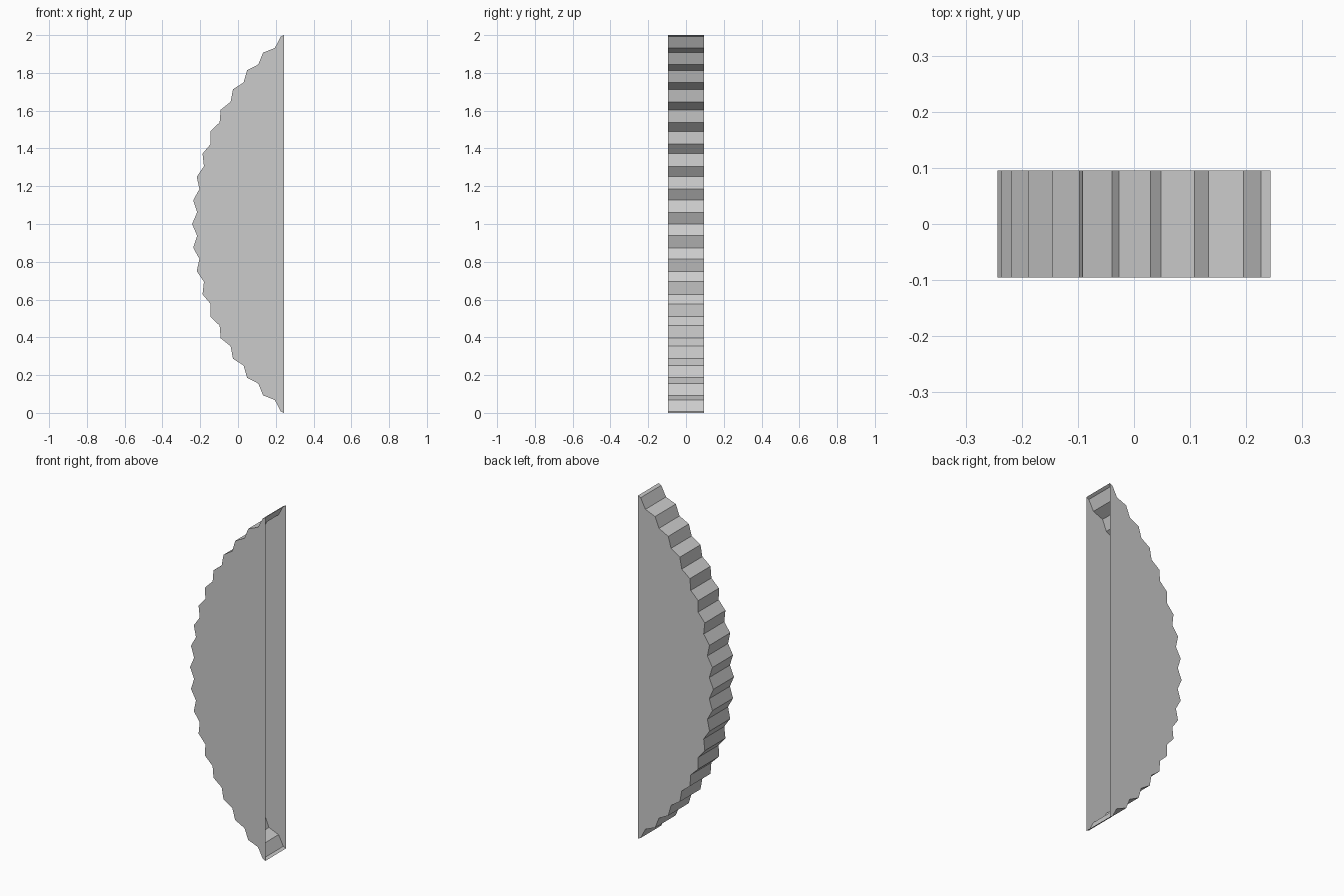
import bpy, bmesh, math

cube = bpy.data.objects.get("Cube")
if cube:
    bpy.data.objects.remove(cube, do_unlink=True)

grey = bpy.data.materials.new("light_grey")
grey.use_nodes = True
colour = (0.6, 0.6, 0.6, 1)
grey.diffuse_color = colour
grey.node_tree.nodes["Principled BSDF"].inputs["Base Color"].default_value = colour

# Toothed arc: tips and valleys alternate on two radii
TIP, VALLEY, CENTRE_X = 1.283, 1.258, 1.04
HALF_DEPTH, CUT_X = 0.095, 0.243
step = math.tau / 128
profile = [(CUT_X, 0.0)]
for i in range(-18, 19):
    r = VALLEY if i % 2 else TIP
    profile.append((CENTRE_X - r * math.cos(i * step), 1 + r * math.sin(i * step)))
profile.append((CUT_X, 2.0))

# Hollow segment: two flat sides joined by the toothed rim, open along the straight edge
bm = bmesh.new()
front = [bm.verts.new((x, -HALF_DEPTH, z)) for x, z in profile]
back = [bm.verts.new((x, HALF_DEPTH, z)) for x, z in profile]
bm.faces.new(front)
bm.faces.new(back[::-1])
for i in range(len(profile) - 1):
    bm.faces.new((front[i], back[i], back[i + 1], front[i + 1]))
bmesh.ops.recalc_face_normals(bm, faces=bm.faces)
if min(bm.faces, key=lambda f: f.calc_center_median().y).normal.y > 0:
    bmesh.ops.reverse_faces(bm, faces=bm.faces)

mesh = bpy.data.meshes.new("toothed_segment")
bm.to_mesh(mesh)
bm.free()
mesh.materials.append(grey)
bpy.context.collection.objects.link(bpy.data.objects.new("toothed_segment", mesh))
